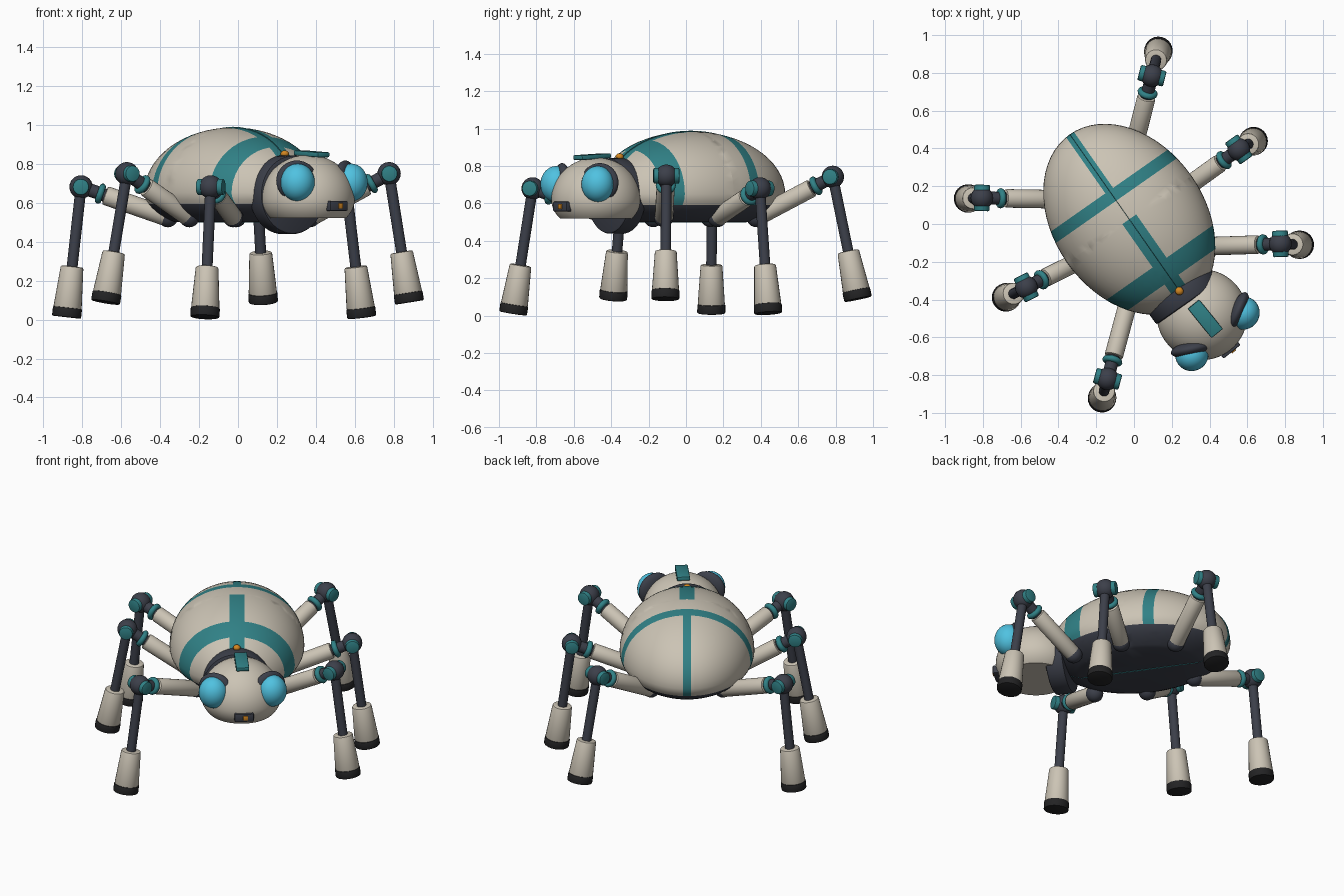
import bpy, bmesh, math
from mathutils import Matrix, Vector

if "Cube" in bpy.data.objects:
    bpy.data.objects.remove(bpy.data.objects["Cube"])


def mat(name, rgb):
    m = bpy.data.materials.new(name)
    m.diffuse_color = (*rgb, 1)
    m.use_nodes = True
    m.node_tree.nodes["Principled BSDF"].inputs["Base Color"].default_value = m.diffuse_color
    return m


CREAM = mat("cream", (0.60, 0.55, 0.46))
TEAL = mat("teal", (0.03, 0.22, 0.24))
SLATE = mat("slate", (0.045, 0.05, 0.068))
BLACK = mat("black", (0.017, 0.017, 0.018))
CYAN = mat("cyan", (0.08, 0.54, 0.75))
ORANGE = mat("orange", (0.65, 0.24, 0.015))

# Local frames: x is sideways, -y is forward
BODY = Matrix.Translation((-0.025, 0.025, 0)) @ Matrix.Rotation(math.radians(35), 4, 'Z')
HEAD = Matrix.Translation((0.36, -0.48, 0)) @ Matrix.Rotation(math.radians(39), 4, 'Z')


def finish(name, bm, mats, matrix=Matrix(), angle=40):
    bm.transform(matrix)
    bmesh.ops.recalc_face_normals(bm, faces=bm.faces)
    me = bpy.data.meshes.new(name)
    bm.to_mesh(me)
    bm.free()
    for m in mats:
        me.materials.append(m)
    ob = bpy.data.objects.new(name, me)
    bpy.context.collection.objects.link(ob)
    bpy.ops.object.select_all(action='DESELECT')
    ob.select_set(True)
    bpy.context.view_layer.objects.active = ob
    bpy.ops.object.shade_smooth_by_angle(angle=math.radians(angle))
    return ob


def place(loc, rz=0, rx=0):
    return (Matrix.Translation(loc) @ Matrix.Rotation(math.radians(rz), 4, 'Z')
            @ Matrix.Rotation(math.radians(rx), 4, 'X'))


def ball(name, m, matrix, size, seg=32):
    bm = bmesh.new()
    bmesh.ops.create_uvsphere(bm, u_segments=seg, v_segments=seg // 2, radius=1)
    bm.transform(Matrix.Diagonal((*size, 1)))
    return finish(name, bm, [m], matrix)


def box(name, m, matrix, size, bevel=0.006):
    bm = bmesh.new()
    bmesh.ops.create_cube(bm, size=1)
    bm.transform(Matrix.Diagonal((*size, 1)))
    bmesh.ops.bevel(bm, geom=bm.edges[:], offset=bevel, segments=2, affect='EDGES', profile=0.5)
    return finish(name, bm, [m], matrix)


def rod(name, m, a, b, ra, rb=None, bevel=0.0, seg=24):
    """Cylinder or cone from a to b, with optional rounded rims."""
    a, b = Vector(a), Vector(b)
    d = b - a
    bm = bmesh.new()
    bmesh.ops.create_cone(bm, cap_ends=True, segments=seg, radius1=ra,
                          radius2=ra if rb is None else rb, depth=d.length)
    if bevel:
        rims = [e for e in bm.edges if abs(e.verts[0].co.z - e.verts[1].co.z) < 1e-5]
        bmesh.ops.bevel(bm, geom=rims, offset=bevel, segments=2, affect='EDGES', profile=0.5)
    rot = d.to_track_quat('Z', 'Y').to_matrix().to_4x4()
    return finish(name, bm, [m], Matrix.Translation((a + b) / 2) @ rot)


def ring(name, m, centre, axis, major, minor, n=24, k=10):
    bm = bmesh.new()
    rows = []
    for i in range(n):
        u = 2 * math.pi * i / n
        row = []
        for j in range(k):
            v = 2 * math.pi * j / k
            r = major + minor * math.cos(v)
            row.append(bm.verts.new((r * math.cos(u), r * math.sin(u), minor * math.sin(v))))
        rows.append(row)
    for i in range(n):
        for j in range(k):
            p, q = rows[i], rows[(i + 1) % n]
            bm.faces.new((p[j], q[j], q[(j + 1) % k], p[(j + 1) % k]))
    rot = Vector(axis).to_track_quat('Z', 'Y').to_matrix().to_4x4()
    return finish(name, bm, [m], Matrix.Translation(centre) @ rot)


def dome(rx, ry, up, down, zc, floor, cuts=()):
    """Ellipsoid with a shallower lower half, cut flat at the floor height."""
    bm = bmesh.new()
    bmesh.ops.create_uvsphere(bm, u_segments=64, v_segments=32, radius=1)
    for v in bm.verts:
        v.co = (v.co.x * rx, v.co.y * ry, zc + v.co.z * (up if v.co.z > 0 else down))
    res = bmesh.ops.bisect_plane(bm, geom=bm.verts[:] + bm.edges[:] + bm.faces[:],
                                 plane_co=(0, 0, floor), plane_no=(0, 0, -1), clear_outer=True)
    rim = [g for g in res['geom_cut'] if isinstance(g, bmesh.types.BMEdge)]
    bmesh.ops.edgeloop_fill(bm, edges=rim)
    for co, no in cuts:
        bmesh.ops.bisect_plane(bm, geom=bm.verts[:] + bm.edges[:] + bm.faces[:],
                               plane_co=co, plane_no=no)
    return bm


# Shell with painted bands and a dark belly
X, Y, Z = (1, 0, 0), (0, 1, 0), (0, 0, 1)
cuts = [((0, 0, 0.592), Z)]
cuts += [((x, 0, 0), X) for x in (-0.045, -0.025, 0.025, 0.045)]
cuts += [((0, y, 0), Y) for y in (-0.39, -0.28, 0.0, 0.12, 0.185)]
bm = dome(0.402, 0.549, 0.335, 0.2, 0.65, 0.5, cuts)
for f in bm.faces:
    c = f.calc_center_median()
    band = -0.39 < c.y < -0.28 or 0.12 < c.y < 0.185
    spine = (c.y < 0 and abs(c.x) < 0.045) or (c.y > 0.12 and abs(c.x) < 0.025)
    f.material_index = 2 if c.z < 0.592 else 1 if band or spine else 0
finish("shell", bm, [CREAM, TEAL, SLATE], BODY)

# Thin raised seam along the back
bm = dome(0.007, 0.553, 0.339, 0.2, 0.65, 0.498)
finish("shell_seam", bm, [TEAL], BODY)

# Neck collar and head
rod("neck_collar", SLATE, BODY @ Vector((0, -0.43, 0.64)), BODY @ Vector((0, -0.54, 0.64)),
    0.202, bevel=0.012, seg=48)
finish("head", dome(0.24, 0.24, 0.225, 0.17, 0.62, 0.52), [CREAM], HEAD)
box("head_plate", TEAL, HEAD @ place((0, -0.028, 0.85), rx=3), (0.078, 0.20, 0.026))
ball("neck_light", ORANGE, Matrix.Translation((0.24, -0.355, 0.85)), (0.022, 0.022, 0.018), 16)
box("mouth_plate", SLATE, HEAD @ place((0, -0.233, 0.583)), (0.115, 0.04, 0.052))
box("mouth_light", ORANGE, HEAD @ place((0.008, -0.252, 0.583)), (0.028, 0.016, 0.028), 0.003)

# Eyes in dark sockets, splayed outwards
for s, side in ((-1, "left"), (1, "right")):
    ball(f"eye_socket_{side}", SLATE, HEAD @ place((s * 0.160, -0.105, 0.712), rz=s * 27),
         (0.108, 0.042, 0.104))
    ball(f"eye_{side}", CYAN, HEAD @ place((s * 0.176, -0.132, 0.703), rz=s * 27),
         (0.088, 0.085, 0.097))


def leg(name, hip, knee, foot):
    hip, knee, foot = BODY @ Vector(hip), Vector(knee), Vector(foot)
    up = (hip - knee).normalized()
    down = (knee - foot).normalized()
    side = Vector((up.y, -up.x, 0)).normalized()
    ball(f"{name}_hip", SLATE, Matrix.Translation(hip), (0.052,) * 3, 24)
    rod(f"{name}_thigh", CREAM, hip, knee + up * 0.13, 0.049, bevel=0.008)
    rod(f"{name}_knee_link", SLATE, knee + up * 0.14, knee, 0.034)
    ring(f"{name}_knee_ring", TEAL, knee + up * 0.105, up, 0.037, 0.017)
    ball(f"{name}_knee", SLATE, Matrix.Translation(knee), (0.06,) * 3, 24)
    rod(f"{name}_knee_caps", TEAL, knee - side * 0.07, knee + side * 0.07, 0.042, bevel=0.008)
    rod(f"{name}_shin", SLATE, knee, foot + down * 0.2, 0.028)
    rod(f"{name}_foot", CREAM, foot + down * 0.045, foot + down * 0.262, 0.073, 0.058, bevel=0.008)
    rod(f"{name}_foot_pad", BLACK, foot, foot + down * 0.05, 0.075, bevel=0.006)


# Legs alternate between planted and lifted
LOW, HIGH = 0.012, 0.088
leg("front_left_leg", (-0.241, -0.344, 0.525), (-0.14, -0.82, 0.68), (-0.17, -0.925, LOW))
leg("middle_left_leg", (-0.299, -0.035, 0.525), (-0.57, -0.335, 0.748), (-0.68, -0.39, HIGH))
leg("rear_left_leg", (-0.214, 0.278, 0.525), (-0.805, 0.138, 0.68), (-0.88, 0.135, LOW))
leg("front_right_leg", (0.241, -0.344, 0.525), (0.775, -0.105, 0.748), (0.88, -0.11, HIGH))
leg("middle_right_leg", (0.299, -0.035, 0.525), (0.555, 0.395, 0.68), (0.635, 0.44, LOW))
leg("rear_right_leg", (0.214, 0.278, 0.525), (0.095, 0.785, 0.742), (0.13, 0.92, HIGH))
